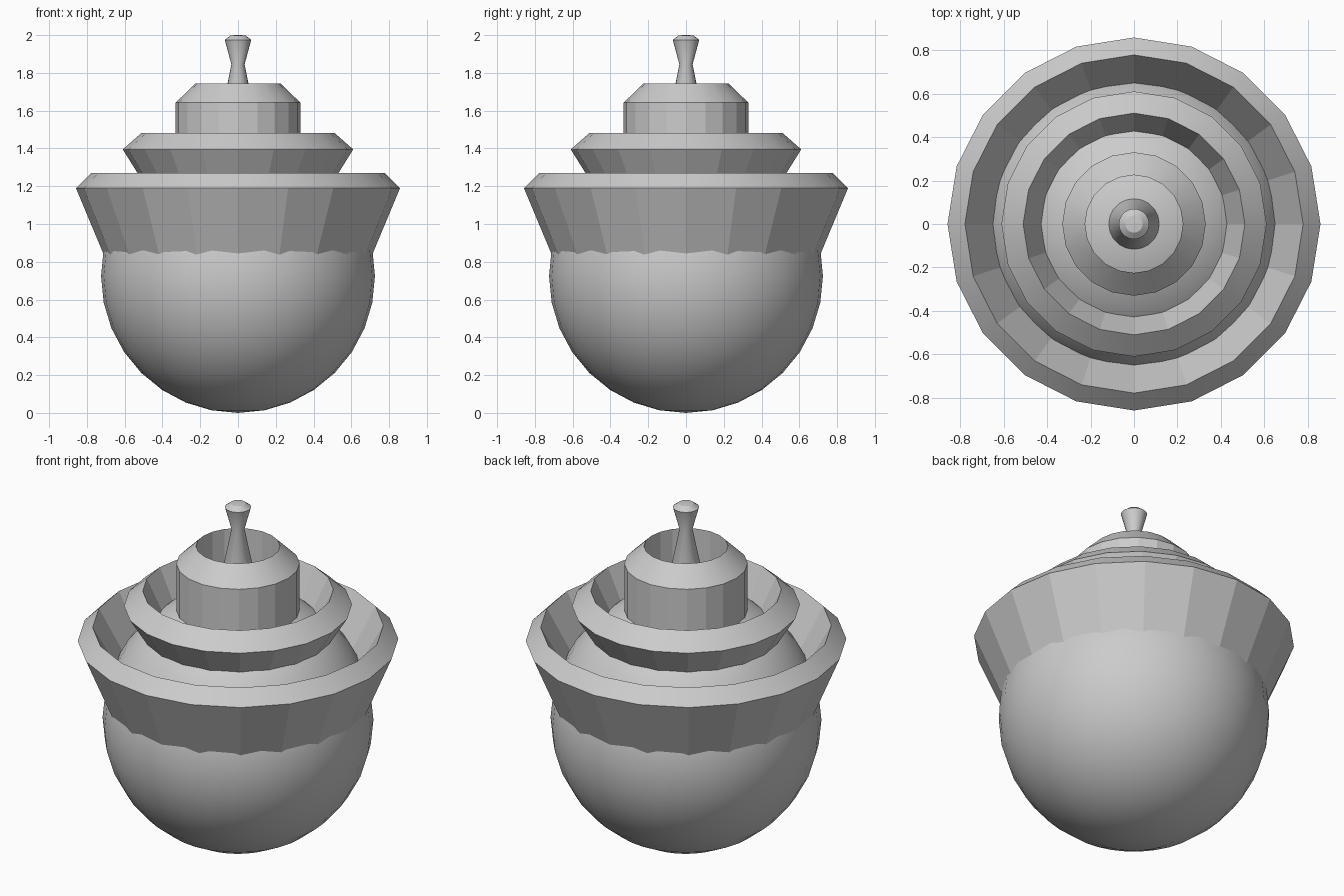
import bpy, bmesh
from math import cos, sin, pi, radians

if "Cube" in bpy.data.objects:
    bpy.data.objects.remove(bpy.data.objects["Cube"])


def lathe(name, profile, sides=20, closed=True, angle=15):
    """Spin an (r, z) profile around z; a closed profile makes a ring."""
    bm = bmesh.new()
    loops = [[bm.verts.new((r * cos(2 * pi * i / sides), r * sin(2 * pi * i / sides), z))
              for i in range(sides)] for r, z in profile]
    pairs = list(zip(loops, loops[1:]))
    if closed:
        pairs.append((loops[-1], loops[0]))
    else:
        bm.faces.new(loops[0])
        bm.faces.new(loops[-1])
    for a, b in pairs:
        for i in range(sides):
            j = (i + 1) % sides
            bm.faces.new((a[i], a[j], b[j], b[i]))
    bmesh.ops.recalc_face_normals(bm, faces=bm.faces[:])
    mesh = bpy.data.meshes.new(name)
    bm.to_mesh(mesh)
    bm.free()
    obj = bpy.data.objects.new(name, mesh)
    bpy.context.collection.objects.link(obj)
    bpy.ops.object.select_all(action='DESELECT')
    obj.select_set(True)
    bpy.context.view_layer.objects.active = obj
    bpy.ops.object.shade_smooth_by_angle(angle=radians(angle))
    return obj


# round body
bpy.ops.mesh.primitive_uv_sphere_add(segments=32, ring_count=16, radius=0.725,
                                     location=(0, 0, 0.725))
bpy.context.object.name = "body"
bpy.ops.object.shade_smooth()

# wide flared collar, hollow inside down to the body
lathe("lower_collar", [(0.695, 0.80), (0.858, 1.19), (0.778, 1.27), (0.62, 0.99)])

# smaller flared collar
lathe("upper_collar", [(0.47, 1.17), (0.61, 1.395), (0.51, 1.483), (0.40, 1.25)])

# straight cap with bevelled, open top
lathe("cap_ring", [(0.33, 1.28), (0.33, 1.642), (0.225, 1.745), (0.225, 1.35)])

# waisted finial
lathe("finial", [(0.12, 1.42), (0.035, 1.845), (0.07, 1.975), (0.04, 1.998), (0.015, 2.0)],
      closed=False, angle=30)
